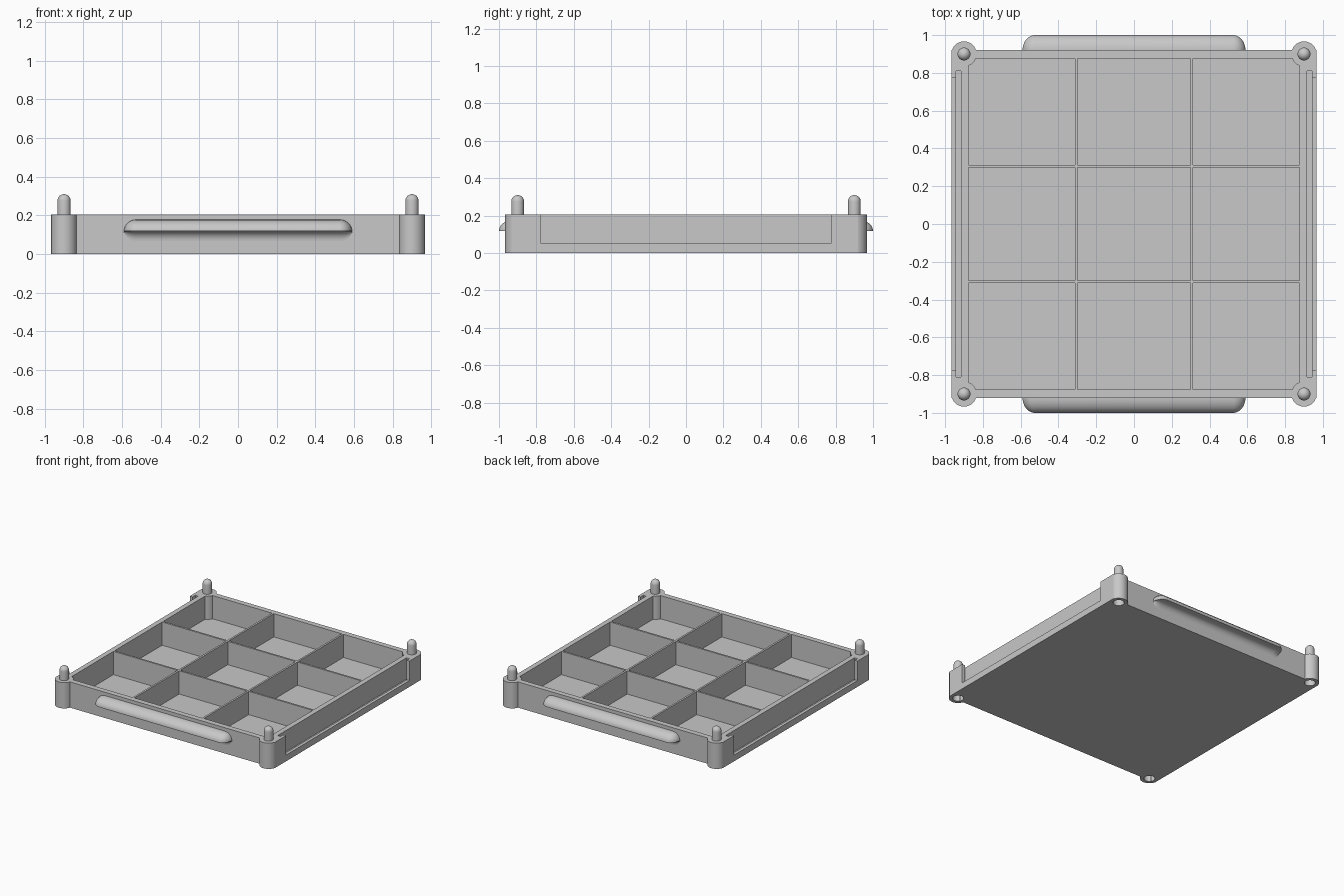
import bpy, bmesh, math
from mathutils import Matrix, Vector

cube = bpy.data.objects.get("Cube")
if cube:
    bpy.data.objects.remove(cube, do_unlink=True)

GREY = (0.58, 0.58, 0.58, 1)
grey = bpy.data.materials.new("light_grey")
grey.use_nodes = True
grey.diffuse_color = GREY
grey.node_tree.nodes["Principled BSDF"].inputs["Base Color"].default_value = GREY

HX, HY, TOP = 0.967, 0.92, 0.205      # outer half sizes and rim height
CAVITY, FLOOR = 0.877, 0.02           # inner half size and floor thickness
DIVIDER, DIV_T = 0.306, 0.015         # divider centre line and thickness
POST, POST_R = 0.9, 0.067
OVER = TOP + 0.1                      # cutters reach above the rim


def add_box(bm, x0, x1, y0, y1, z0, z1):
    size = Vector((x1 - x0, y1 - y0, z1 - z0))
    mid = Vector((x0 + x1, y0 + y1, z0 + z1)) / 2
    bmesh.ops.create_cube(bm, size=1, matrix=Matrix.Translation(mid) @ Matrix.Diagonal(size.to_4d()))


def add_cylinder(bm, x, y, r, z0, z1):
    bmesh.ops.create_cone(bm, cap_ends=True, segments=48, radius1=r, radius2=r, depth=z1 - z0,
                          matrix=Matrix.Translation((x, y, (z0 + z1) / 2)))


def make(name, bm):
    bmesh.ops.recalc_face_normals(bm, faces=bm.faces)
    mesh = bpy.data.meshes.new(name)
    bm.to_mesh(mesh)
    bm.free()
    mesh.materials.append(grey)
    obj = bpy.data.objects.new(name, mesh)
    bpy.context.collection.objects.link(obj)
    return obj


def activate(obj):
    bpy.ops.object.select_all(action='DESELECT')
    obj.select_set(True)
    bpy.context.view_layer.objects.active = obj


def smooth(obj):
    activate(obj)
    bpy.ops.object.shade_smooth_by_angle(angle=math.radians(35))


def combine(target, bm, operation):
    tool = make("helper", bm)
    tool.hide_render = True
    activate(target)
    mod = target.modifiers.new("combine", 'BOOLEAN')
    mod.operation, mod.object, mod.solver = operation, tool, 'EXACT'
    bpy.ops.object.modifier_apply(modifier=mod.name)
    bpy.data.objects.remove(tool, do_unlink=True)


corners = [(sx * POST, sy * POST) for sx in (-1, 1) for sy in (-1, 1)]

# Tray block
bm = bmesh.new()
add_box(bm, -HX, HX, -HY, HY, 0, TOP)
tray = make("tray", bm)

# Nine compartments
half = DIV_T / 2
spans = [(-CAVITY, -DIVIDER - half), (-DIVIDER + half, DIVIDER - half), (DIVIDER + half, CAVITY)]
bm = bmesh.new()
for x0, x1 in spans:
    for y0, y1 in spans:
        add_box(bm, x0, x1, y0, y1, FLOOR, OVER)
combine(tray, bm, 'DIFFERENCE')

# Round corner posts
bm = bmesh.new()
for x, y in corners:
    add_cylinder(bm, x, y, POST_R, 0, TOP)
combine(tray, bm, 'UNION')

# Sockets under the posts
bm = bmesh.new()
for x, y in corners:
    add_cylinder(bm, x, y, 0.04, -0.1, 0.11)
combine(tray, bm, 'DIFFERENCE')

# Label slots in the sides, then the windows that open them outward
bm = bmesh.new()
for s in (-1, 1):
    add_box(bm, *sorted((s * 0.917, s * 0.943)), -0.81, 0.81, 0.035, OVER)
combine(tray, bm, 'DIFFERENCE')
bm = bmesh.new()
for s in (-1, 1):
    add_box(bm, *sorted((s * 0.93, s * 1.1)), -0.775, 0.775, 0.05, OVER)
combine(tray, bm, 'DIFFERENCE')
smooth(tray)

# Stacking pins with domed tips
PIN_R, PIN_TOP = 0.034, 0.31
for i, (x, y) in enumerate(corners):
    bm = bmesh.new()
    shoulder = PIN_TOP - PIN_R
    rings = [(PIN_R, TOP - 0.02)]
    rings += [(PIN_R * math.cos(a), shoulder + PIN_R * math.sin(a))
              for a in (math.pi / 2 * k / 8 for k in range(9))]
    verts = [bm.verts.new((r, 0, z)) for r, z in rings]
    edges = [bm.edges.new(pair) for pair in zip(verts, verts[1:])]
    bmesh.ops.spin(bm, geom=verts + edges, cent=(0, 0, 0), axis=(0, 0, 1),
                   angle=math.tau, steps=32)
    bmesh.ops.remove_doubles(bm, verts=bm.verts, dist=0.0001)
    bmesh.ops.holes_fill(bm, edges=bm.edges)
    pin = make(f"stacking_pin_{i + 1}", bm)
    pin.location = (x, y, 0)
    smooth(pin)

# Finger grips: rounded top, flat lip, coved underside, tapering at both ends
quarter = [math.pi / 2 * k / 10 for k in range(11)]
profile = [(0.08 * math.sin(a), 0.06 * math.cos(a)) for a in quarter]
profile += [(0.045 - 0.045 * math.sin(a), -0.05 + 0.05 * math.cos(a)) for a in quarter]
profile += [(-0.01, -0.05), (-0.01, 0.06)]
END, BEND, LIP = 0.59, 0.065, 0.118
ends = [(END - BEND + BEND * math.sin(a), max(math.cos(a), 0.03)) for a in quarter]
stations = [(-x, k) for x, k in reversed(ends)] + ends
for name, s in (("front_grip", -1), ("back_grip", 1)):
    bm = bmesh.new()
    loops = [[bm.verts.new((x, s * (HY + d * k), LIP + h * k)) for d, h in profile]
             for x, k in stations]
    n = len(profile)
    for a, b in zip(loops, loops[1:]):
        for j in range(n):
            bm.faces.new((a[j], a[(j + 1) % n], b[(j + 1) % n], b[j]))
    bm.faces.new(loops[0])
    bm.faces.new(loops[-1])
    smooth(make(name, bm))
